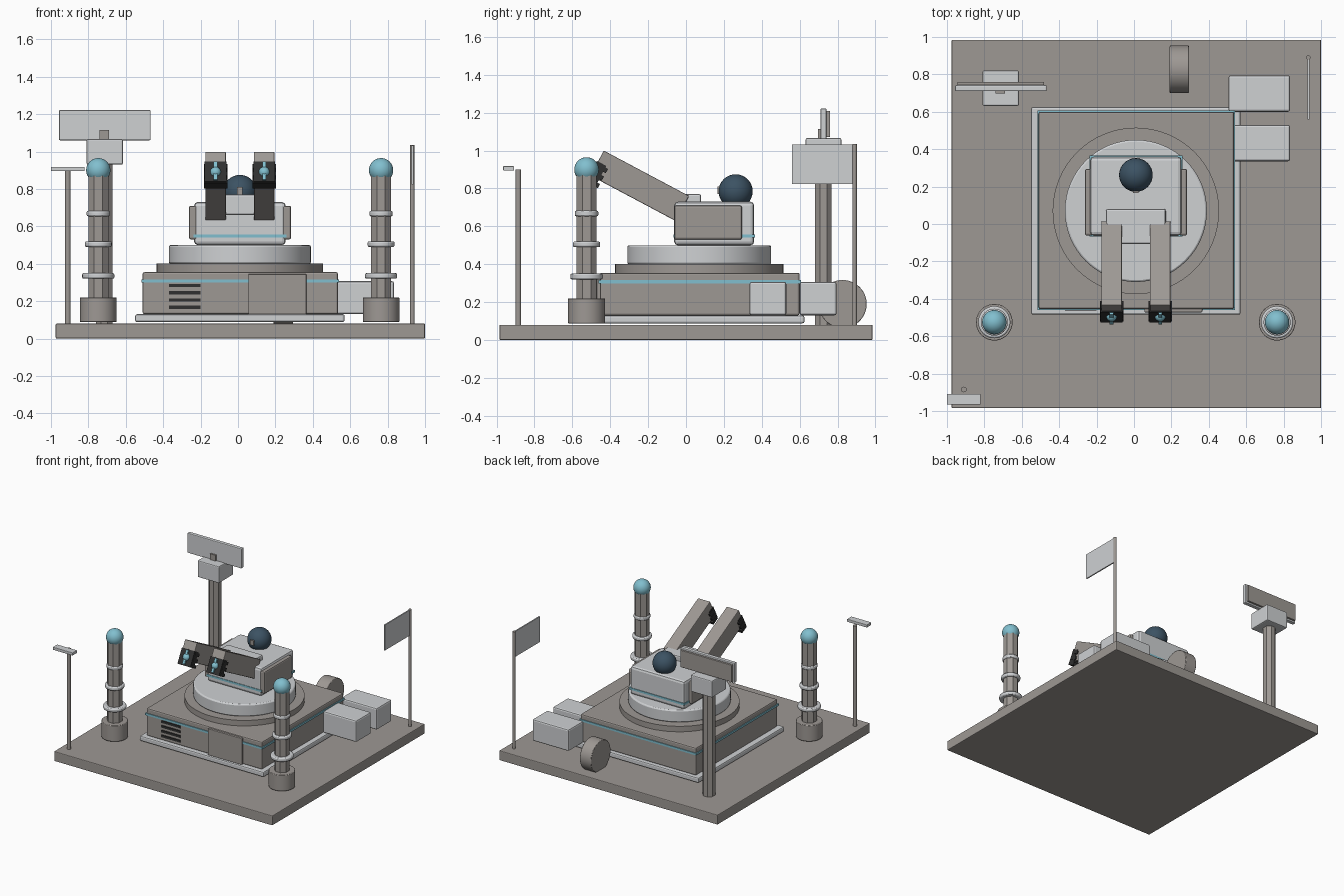
import bpy
import bmesh
import math
from mathutils import Matrix, Vector

cube = bpy.data.objects.get("Cube")
if cube:
    bpy.data.objects.remove(cube)


def material(name, r, g, b):
    m = bpy.data.materials.new(name)
    m.use_nodes = True
    m.diffuse_color = (r, g, b, 1)
    bsdf = next(n for n in m.node_tree.nodes if n.type == 'BSDF_PRINCIPLED')
    bsdf.inputs["Base Color"].default_value = (r, g, b, 1)
    return m


GREY = material("warm grey", 0.34, 0.315, 0.295)
LIGHT = material("light grey", 0.62, 0.635, 0.65)
TEAL = material("pale teal", 0.22, 0.52, 0.62)
NAVY = material("dark slate blue", 0.045, 0.085, 0.125)
DARK = material("charcoal", 0.03, 0.03, 0.03)


def finish(bm, name, mat, bevel=0, smooth=False):
    me = bpy.data.meshes.new(name)
    bm.to_mesh(me)
    bm.free()
    me.materials.append(mat)
    if smooth:
        me.polygons.foreach_set("use_smooth", [True] * len(me.polygons))
        me.set_sharp_from_angle(angle=math.radians(30))
    ob = bpy.data.objects.new(name, me)
    bpy.context.collection.objects.link(ob)
    if bevel:
        mod = ob.modifiers.new("Bevel", 'BEVEL')
        mod.width = bevel
        mod.segments = 2
        mod.limit_method = 'ANGLE'
    return ob


def box(name, mat, xs, ys, zs, bevel=0, matrix=None):
    """Box from its extent on each axis, optionally moved by a matrix."""
    bm = bmesh.new()
    bmesh.ops.create_cube(bm, size=1)
    for v in bm.verts:
        v.co = Vector([(a + b) / 2 + c * (b - a) for (a, b), c in zip((xs, ys, zs), v.co)])
    if matrix:
        bm.transform(matrix)
    return finish(bm, name, mat, bevel)


def cylinder(name, mat, x, y, z0, z1, r, sides=48, bevel=0, axis='Z'):
    """Upright cylinder, or one running along X when axis is X."""
    bm = bmesh.new()
    bmesh.ops.create_cone(bm, cap_ends=True, segments=sides, radius1=r, radius2=r, depth=z1 - z0)
    if sides == 8:
        bm.transform(Matrix.Rotation(math.pi / 8, 4, 'Z'))
    if axis == 'X':
        bm.transform(Matrix.Rotation(math.pi / 2, 4, 'Y'))
    bm.transform(Matrix.Translation((x, y, (z0 + z1) / 2)))
    return finish(bm, name, mat, bevel, sides > 8)


def ball(name, mat, centre, r):
    bm = bmesh.new()
    bmesh.ops.create_uvsphere(bm, u_segments=32, v_segments=16, radius=r)
    bm.transform(Matrix.Translation(centre))
    return finish(bm, name, mat, 0, True)


# Ground slab and plinth
box("ground_slab", GREY, (-0.975, 1.0), (-0.985, 0.985), (0, 0.08), 0.006)
box("plinth_skirt", LIGHT, (-0.55, 0.57), (-0.485, 0.625), (0.088, 0.13), 0.01)
box("plinth_body", GREY, (-0.51, 0.535), (-0.455, 0.6), (0.13, 0.355), 0.01)
box("plinth_stripe", TEAL, (-0.516, 0.541), (-0.461, 0.606), (0.299, 0.316))
box("plinth_door", GREY, (0.055, 0.365), (-0.472, -0.45), (0.13, 0.345), 0.004)
for i in range(4):
    z = 0.158 + i * 0.039
    box("vent_slat", DARK, (-0.37, -0.2), (-0.463, -0.45), (z, z + 0.018))

# Turntable
cylinder("turntable_ring", GREY, 0.01, 0.07, 0.355, 0.4, 0.445, 64)
cylinder("turntable_drum", LIGHT, 0.01, 0.07, 0.4, 0.5, 0.38, 64, 0.01)

# Turret
box("turret_body", LIGHT, (-0.235, 0.255), (-0.063, 0.36), (0.5, 0.73), 0.02)
box("turret_stripe", TEAL, (-0.239, 0.259), (-0.067, 0.365), (0.541, 0.557))
for side, xs in (("right", (-0.262, -0.22)), ("left", (0.24, 0.284))):
    box(side + "_cheek_plate", GREY, xs, (-0.062, 0.295), (0.53, 0.71), 0.01)
box("arm_carriage", LIGHT, (-0.15, 0.17), (-0.107, 0.08), (0.66, 0.77), 0.01)
ball("sensor_dome", NAVY, (0.01, 0.262, 0.785), 0.09)
box("sensor_stub", GREY, (-0.005, 0.025), (0.165, 0.2), (0.77, 0.81))

# Twin raised arms; each is laid out flat with its top front edge at the origin
for side, x in (("right", -0.12), ("left", 0.14)):
    tilt = Matrix.Translation((x, -0.434, 1.0)) @ Matrix.Rotation(math.radians(-28), 4, 'X')
    box(side + "_arm", GREY, (-0.055, 0.055), (0, 0.51), (-0.15, 0), 0.005, tilt)
    box(side + "_muzzle", DARK, (-0.058, 0.058), (-0.006, 0.05), (-0.185, -0.065), 0, tilt)
    for i in range(3):
        z = -0.1 - i * 0.045
        box(side + "_muzzle_ridge", DARK, (-0.063, 0.063), (0.002, 0.065), (z, z + 0.025), 0, tilt)
    ball(side + "_muzzle_lens", TEAL, tilt @ Vector((0, 0, -0.125)), 0.029)
    box(side + "_lens_bar", TEAL, (-0.01, 0.01), (-0.02, 0), (-0.18, -0.07), 0, tilt)

# Glowing pylons
for side, x in (("right", -0.747), ("left", 0.765)):
    y = -0.525
    cylinder(side + "_pylon_base", GREY, x, y, 0.088, 0.22, 0.098, 48, 0.004)
    cylinder(side + "_pylon_column", GREY, x, y, 0.2, 0.88, 0.058, 8)
    for z, r in ((0.335, 0.086), (0.505, 0.072), (0.668, 0.062)):
        cylinder(side + "_pylon_ring", LIGHT, x, y, z - 0.015, z + 0.015, r, 48, 0.008)
    ball(side + "_pylon_globe", TEAL, (x, y, 0.9), 0.065)

# Scanner mast
cylinder("scanner_mast", GREY, -0.715, 0.725, 0.08, 0.95, 0.048, 8)
box("scanner_head", LIGHT, (-0.81, -0.615), (0.632, 0.82), (0.93, 1.067), 0.008)
box("scanner_panel", LIGHT, (-0.957, -0.467), (0.71, 0.742), (1.06, 1.222), 0.006)
box("scanner_back_plate", GREY, (-0.945, -0.48), (0.742, 0.76), (1.072, 1.21), 0.003)
box("scanner_feed", GREY, (-0.74, -0.69), (0.697, 0.712), (1.067, 1.115))

# Flag
cylinder("flag_pole", GREY, 0.932, 0.89, 0.08, 1.035, 0.012, 16)
box("flag", LIGHT, (0.927, 0.937), (0.56, 0.89), (0.825, 1.033))

# Lamp post
cylinder("lamp_pole", GREY, -0.91, -0.885, 0.08, 0.9, 0.015, 16)
box("lamp_plate", LIGHT, (-1.0, -0.82), (-0.965, -0.908), (0.895, 0.918), 0.003)

# Crates and drum wheel
box("rear_crate", LIGHT, (0.505, 0.835), (0.6, 0.795), (0.13, 0.307), 0.012)
box("front_crate", LIGHT, (0.53, 0.835), (0.335, 0.53), (0.13, 0.307), 0.012)
cylinder("cable_drum", GREY, 0.242, 0.827, 0.19 - 0.051, 0.19 + 0.051, 0.127, 48, 0.004, 'X')
